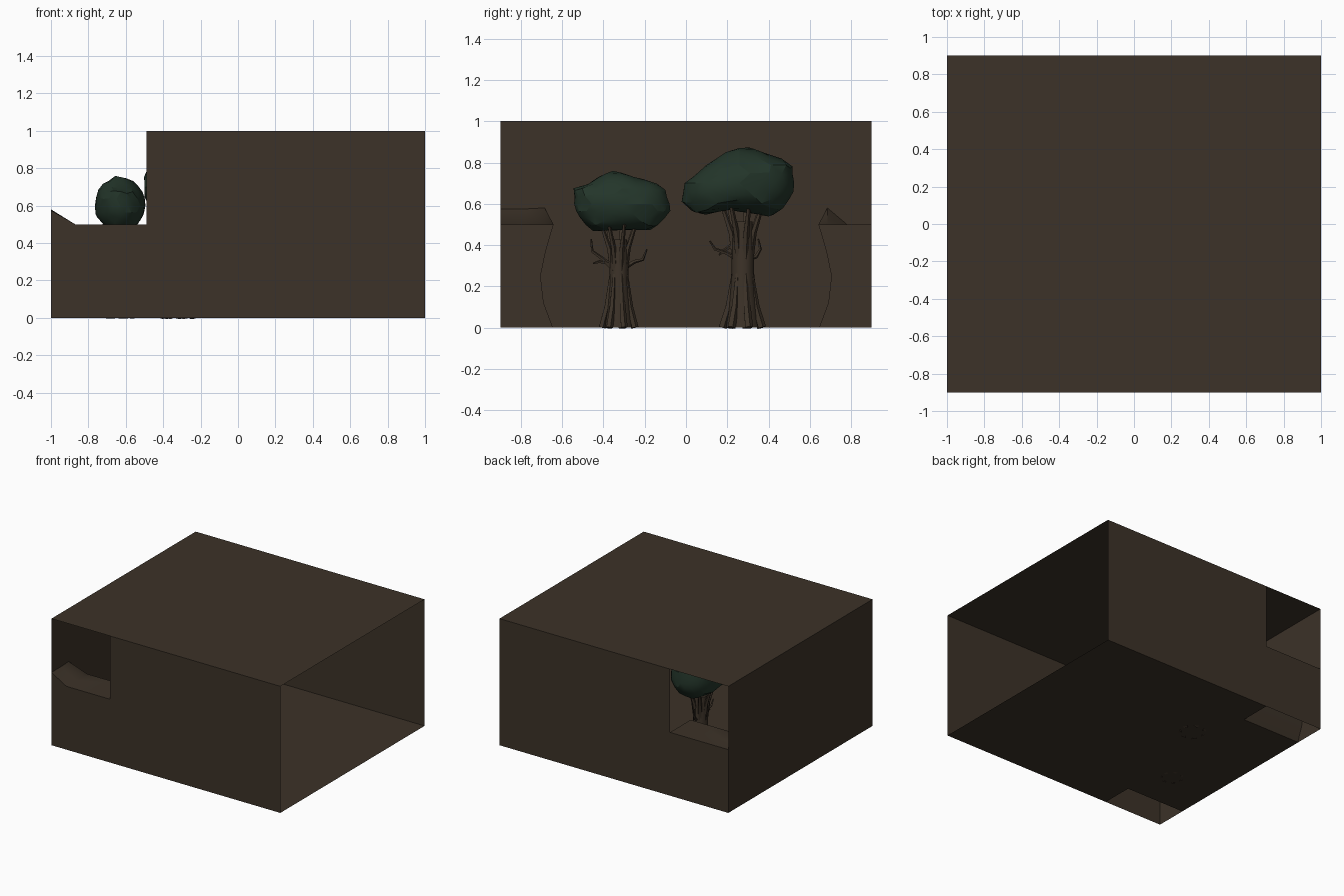
import bpy, bmesh, math, random
from mathutils import Vector

if "Cube" in bpy.data.objects:
    bpy.data.objects.remove(bpy.data.objects["Cube"])

random.seed(4)

def material(name, col):
    m = bpy.data.materials.new(name)
    m.diffuse_color = (*col, 1)
    m.use_nodes = True
    m.node_tree.nodes["Principled BSDF"].inputs["Base Color"].default_value = m.diffuse_color
    return m

BROWN = material("dark earth brown", (0.045, 0.032, 0.021))
GREEN = material("dark leaf green", (0.017, 0.036, 0.023))

def finish(name, bm, mat, angle=None):
    me = bpy.data.meshes.new(name)
    bm.to_mesh(me)
    bm.free()
    me.materials.append(mat)
    ob = bpy.data.objects.new(name, me)
    bpy.context.collection.objects.link(ob)
    if angle:
        bpy.context.view_layer.objects.active = ob
        ob.select_set(True)
        bpy.ops.object.shade_smooth_by_angle(angle=math.radians(angle))
        ob.select_set(False)
    return ob

def panel(name, a, b, c, d):
    bm = bmesh.new()
    bm.faces.new([bm.verts.new(p) for p in (a, b, c, d)])
    finish(name, bm, BROWN)

# Open-ended hall: sheets, open on +x and beside the trees
X0, XG, X1, Y, Z = -1, -0.49, 1, 0.9, 1
panel("front_wall", (XG, -Y, 0), (X1, -Y, 0), (X1, -Y, Z), (XG, -Y, Z))
panel("back_wall", (X1, Y, 0), (XG, Y, 0), (XG, Y, Z), (X1, Y, Z))
panel("left_wall", (X0, Y, 0), (X0, -Y, 0), (X0, -Y, Z), (X0, Y, Z))
panel("hall_roof", (XG, -Y, Z), (X1, -Y, Z), (X1, Y, Z), (XG, Y, Z))
panel("grove_roof", (X0, -Y, Z), (XG, -Y, Z), (XG, Y, Z), (X0, Y, Z))
panel("hall_floor", (XG, -Y, 0), (X1, -Y, 0), (X1, Y, 0), (XG, Y, 0))
panel("grove_floor", (X0, -0.65, 0), (XG, -0.65, 0), (XG, 0.65, 0), (X0, 0.65, 0))

# Rock banks closing the lower half of the gaps, open underneath
def rock(name, s):
    bm = bmesh.new()
    rows = []
    for x, peak in ((X0, 0.58), (-0.87, 0.5), (-0.68, 0.5), (XG, 0.5)):
        prof = [(0.9, 0), (0.9, 0.25), (0.9, 0.5), (0.78, 0.5), (0.685, peak),
                (0.642, 0.5), (0.68, 0.37), (0.705, 0.25), (0.69, 0.12), (0.645, 0)]
        rows.append([bm.verts.new((x, s * y, z)) for y, z in prof])
    # raised lip along the outer edge of the leftmost row
    rows[0][2].co.z = rows[0][3].co.z = 0.575 if s < 0 else 0.5
    for r, q in zip(rows, rows[1:]):
        for i in range(len(r) - 1):
            bm.faces.new((r[i], r[i + 1], q[i + 1], q[i]))
    bm.faces.new(rows[-1])
    bmesh.ops.recalc_face_normals(bm, faces=bm.faces[:])
    finish(name, bm, BROWN, 60)

rock("front_rock", -1)
rock("back_rock", 1)

# Tapered tube along a path, added to a bmesh
def tube(bm, pts, radii, sides=7):
    pts = [Vector(p) for p in pts]
    rings = []
    for i, p in enumerate(pts):
        t = (pts[min(i + 1, len(pts) - 1)] - pts[max(i - 1, 0)]).normalized()
        u = t.cross(Vector((1, 0.01, 0))).normalized()
        v = t.cross(u)
        rings.append([bm.verts.new(p + radii[i] * (math.cos(a) * u + math.sin(a) * v))
                      for a in (2 * math.pi * k / sides for k in range(sides))])
    for r, q in zip(rings, rings[1:]):
        for k in range(sides):
            j = (k + 1) % sides
            bm.faces.new((r[k], r[j], q[j], q[k]))
    bm.faces.new(rings[0])
    bm.faces.new(rings[-1])

def tree(name, cx, cy, h, rad, twigs, outline, centre, hx):
    # trunk, roots and fanning limbs
    bm = bmesh.new()
    tube(bm, [(cx, cy, z * h) for z in (0, 0.2, 0.5, 0.78, 0.95)],
         [rad * f for f in (1.35, 1.15, 0.88, 0.9, 0.75)], 10)
    for k in range(7):
        a = 2 * math.pi * k / 7 + 0.3
        d = Vector((math.cos(a), math.sin(a), 0)) * rad
        o = Vector((cx, cy, 0))
        tube(bm, [o + d * 1.6, o + d * 1.1 + Vector((0, 0, 0.1)),
                  o + d * 0.75 + Vector((0, 0, 0.26))], [rad * 0.34, rad * 0.3, rad * 0.15], 5)
        tube(bm, [o + d * 0.6 + Vector((0, 0, h * 0.62)), o + d * 0.9 + Vector((0, 0, h * 0.85)),
                  o + d * 1.7 + Vector((0, 0, h * 1.12))], [rad * 0.3, rad * 0.25, rad * 0.15], 5)
    for tw in twigs:
        tube(bm, [(cx, y, z) for y, z in tw], [0.013, 0.010, 0.008, 0.004], 5)
    bmesh.ops.recalc_face_normals(bm, faces=bm.faces[:])
    finish(name + "_trunk", bm, BROWN, 40)

    # faceted canopy shaped by its side outline
    oy, oz = centre
    polar = sorted((math.atan2(z - oz, y - oy), math.hypot(y - oy, z - oz)) for y, z in outline)
    polar = [(polar[-1][0] - 2 * math.pi, polar[-1][1])] + polar + \
            [(polar[0][0] + 2 * math.pi, polar[0][1])]

    def reach(a):
        for (a0, r0), (a1, r1) in zip(polar, polar[1:]):
            if a0 <= a <= a1:
                # straight edge between the two outline points
                w = a1 - a0
                return r0 * r1 * math.sin(w) / (r0 * math.sin(a - a0) + r1 * math.sin(a1 - a))
        return polar[0][1]

    bm = bmesh.new()
    bmesh.ops.create_icosphere(bm, subdivisions=3, radius=1)
    for v in bm.verts:
        n = v.co.copy()
        # pre-stretch so vertices spread evenly along the wide blob
        a = math.atan2(n.z * 0.55, n.y)
        s = math.hypot(n.y, n.z) ** 0.85
        r = reach(a) * s * random.uniform(0.97, 1.0)
        v.co = (cx + hx * n.x * random.uniform(0.93, 1.02),
                oy + r * math.cos(a), oz + r * math.sin(a))
    finish(name + "_canopy", bm, GREEN, 20)

tree("small_tree", -0.63, -0.325, 0.45, 0.052,
     [[(-0.35, 0.28), (-0.40, 0.33), (-0.455, 0.37), (-0.46, 0.43)],
      [(-0.36, 0.31), (-0.39, 0.315), (-0.42, 0.32), (-0.45, 0.31)],
      [(-0.30, 0.29), (-0.25, 0.32), (-0.21, 0.33), (-0.19, 0.38)]],
     [(-0.55, 0.68), (-0.49, 0.69), (-0.43, 0.73), (-0.35, 0.765), (-0.25, 0.73), (-0.15, 0.71),
      (-0.10, 0.67), (-0.07, 0.57), (-0.15, 0.47), (-0.30, 0.47), (-0.46, 0.465), (-0.54, 0.56)],
     (-0.31, 0.60), 0.135)
tree("tall_tree", -0.32, 0.275, 0.54, 0.062,
     [[(0.25, 0.33), (0.20, 0.36), (0.14, 0.38), (0.115, 0.42)],
      [(0.25, 0.42), (0.21, 0.39), (0.18, 0.37), (0.16, 0.35)],
      [(0.30, 0.33), (0.34, 0.345), (0.36, 0.38), (0.35, 0.43)]],
     [(-0.025, 0.61), (-0.01, 0.70), (0.10, 0.79), (0.20, 0.86), (0.30, 0.885), (0.40, 0.84),
      (0.52, 0.80), (0.53, 0.67), (0.47, 0.57), (0.41, 0.535), (0.20, 0.57), (0.05, 0.535)],
     (0.26, 0.70), 0.19)
